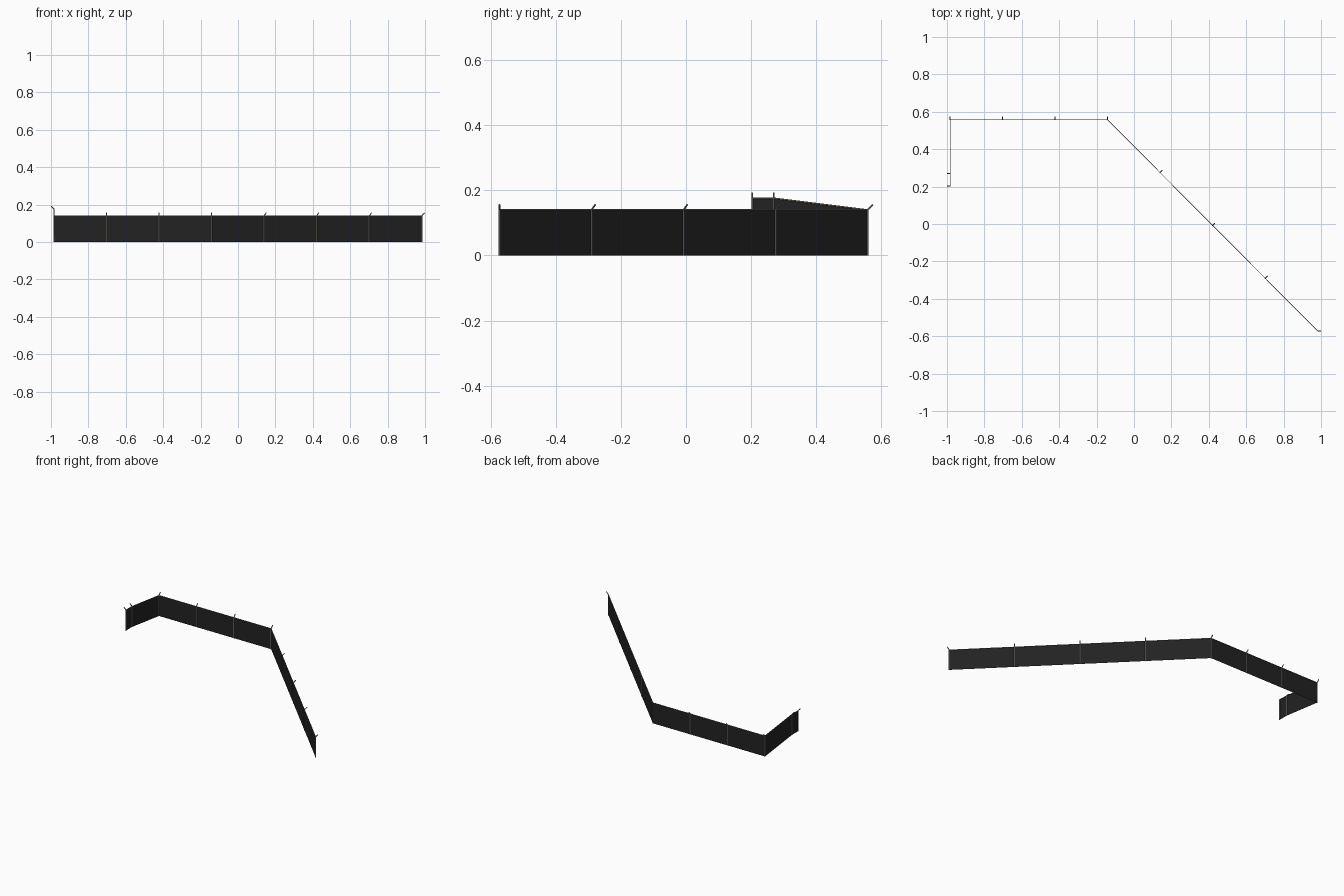
import bpy, bmesh, math
from mathutils import Vector

if "Cube" in bpy.data.objects:
    bpy.data.objects.remove(bpy.data.objects["Cube"])


def material(name, rgb):
    m = bpy.data.materials.new(name)
    m.diffuse_color = (*rgb, 1)
    m.use_nodes = True
    m.node_tree.nodes["Principled BSDF"].inputs["Base Color"].default_value = m.diffuse_color
    return m


MESH = material("dark mesh", (0.016, 0.016, 0.016))
METAL = material("weathered metal", (0.27, 0.235, 0.20))
H, R, ARM = 0.14, 0.0032, 0.016

# fence line: ground point of every post and the direction its top arm leans
s = math.sqrt(0.5)
posts = [((-0.983, 0.204, 0.036), (-1, 0)),
         ((-0.983, 0.269, 0.036), (-1, 0)),
         ((-0.983, 0.558, 0), (0, 1))]
posts += [((-0.983 + 0.2803 * i, 0.558, 0), (0, 1)) for i in (1, 2, 3)]
posts += [((-0.142 + 0.2812 * i, 0.558 - 0.2827 * i, 0), (s, s)) for i in (1, 2, 3)]
posts.append(((0.983, -0.573, 0), (1, 0)))


def finish(bm, name, mat):
    me = bpy.data.meshes.new(name)
    bm.to_mesh(me)
    bm.free()
    me.materials.append(mat)
    ob = bpy.data.objects.new(name, me)
    bpy.context.collection.objects.link(ob)
    return ob


def tube(bm, a, b, r, sides=6):
    a, b = Vector(a), Vector(b)
    d = b - a
    mat = d.to_track_quat('Z', 'Y').to_matrix().to_4x4()
    mat.translation = (a + b) / 2
    bmesh.ops.create_cone(bm, cap_ends=True, segments=sides, radius1=r,
                          radius2=r, depth=d.length, matrix=mat)


# upright posts with outward leaning arms
for i, (p, d) in enumerate(posts):
    bm = bmesh.new()
    base = Vector(p)
    top = base + Vector((0, 0, H))
    tube(bm, base, top, R)
    tube(bm, top, top + Vector((d[0], d[1], 1)) * ARM, R * 0.9)
    finish(bm, f"post_{i + 1}", METAL)

# mesh panels and top rails between neighbouring posts
for i in range(len(posts) - 1):
    a, b = Vector(posts[i][0]), Vector(posts[i + 1][0])
    up = Vector((0, 0, H))
    bm = bmesh.new()
    bm.faces.new([bm.verts.new(v) for v in (a, b, b + up, a + up)])
    finish(bm, f"mesh_panel_{i + 1}", MESH)
    bm = bmesh.new()
    tube(bm, a + up, b + up, 0.002)
    finish(bm, f"top_rail_{i + 1}", METAL)
